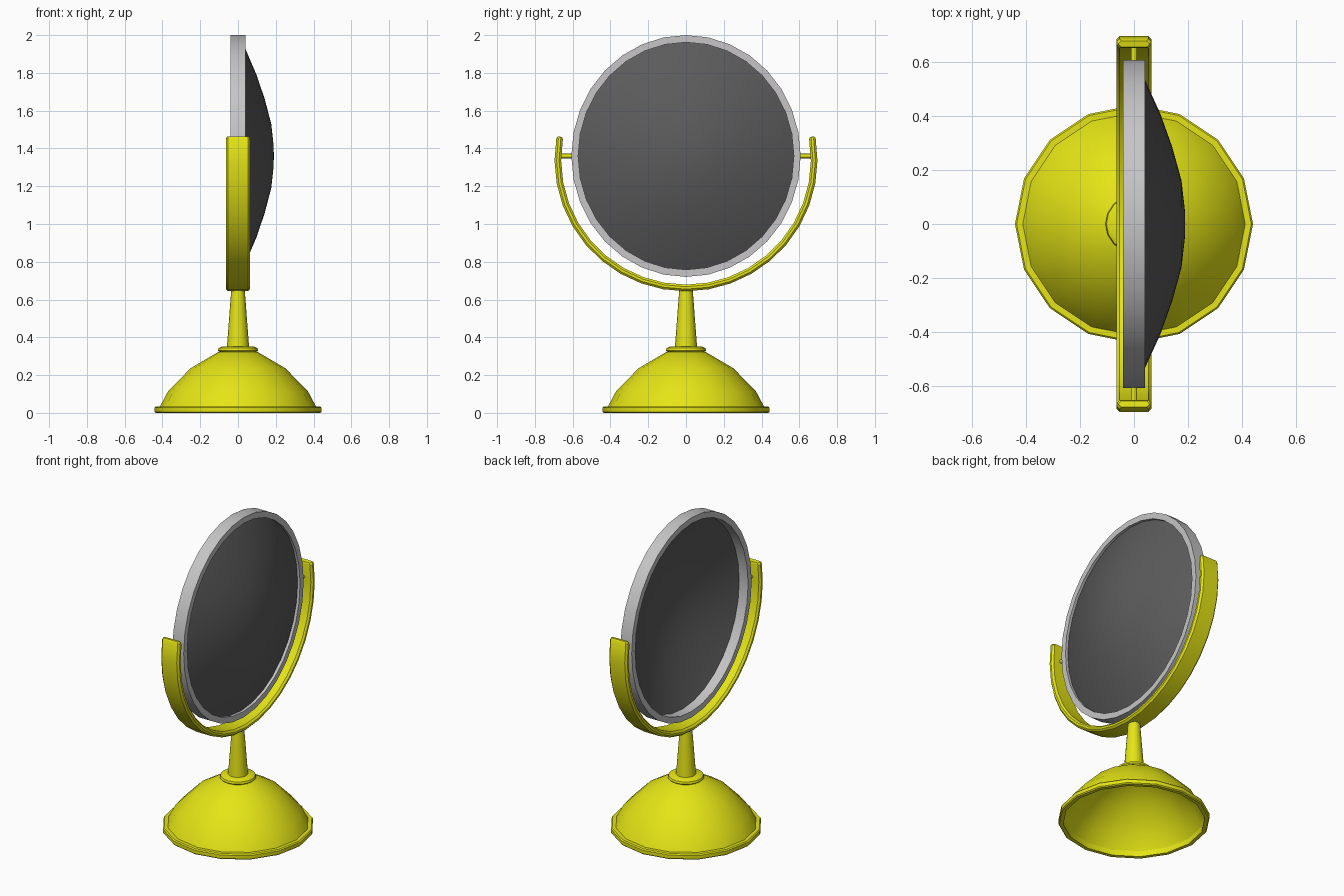
import bpy, bmesh, math
from mathutils import Matrix, Vector

if "Cube" in bpy.data.objects:
    bpy.data.objects.remove(bpy.data.objects["Cube"])


def material(name, rgb):
    m = bpy.data.materials.new(name)
    m.diffuse_color = (*rgb, 1)
    m.use_nodes = True
    m.node_tree.nodes["Principled BSDF"].inputs["Base Color"].default_value = m.diffuse_color
    return m


YELLOW = material("yellow", (0.78, 0.78, 0.008))
SILVER = material("silver", (0.57, 0.56, 0.57))
DARK = material("dark_glass", (0.105, 0.105, 0.105))


def finish(bm, name, mat, angle=35):
    bmesh.ops.remove_doubles(bm, verts=bm.verts, dist=1e-5)
    bmesh.ops.recalc_face_normals(bm, faces=bm.faces)
    me = bpy.data.meshes.new(name)
    bm.to_mesh(me)
    bm.free()
    me.materials.append(mat)
    ob = bpy.data.objects.new(name, me)
    bpy.context.collection.objects.link(ob)
    bpy.ops.object.select_all(action='DESELECT')
    ob.select_set(True)
    bpy.context.view_layer.objects.active = ob
    bpy.ops.object.shade_smooth_by_angle(angle=math.radians(angle))
    return ob


def lathe(name, mat, profile, n, closed=False, matrix=Matrix(), angle=35):
    """Spin (radius, height) points around z, then apply matrix."""
    bm = bmesh.new()
    rings = []
    for r, h in profile:
        if r == 0:
            rings.append([bm.verts.new((0, 0, h))] * n)
        else:
            rings.append([bm.verts.new((r * math.cos(2 * math.pi * i / n),
                                        r * math.sin(2 * math.pi * i / n), h))
                          for i in range(n)])
    pairs = list(zip(rings, rings[1:]))
    if closed:
        pairs.append((rings[-1], rings[0]))
    for a, b in pairs:
        for i in range(n):
            j = (i + 1) % n
            quad = list(dict.fromkeys((a[i], a[j], b[j], b[i])))
            bm.faces.new(quad)
    bmesh.ops.transform(bm, matrix=matrix, verts=bm.verts)
    return finish(bm, name, mat, angle)


# Hollow domed base with a rim, open underneath
lathe("base_rim", YELLOW, [(0.412, 0), (0.435, 0), (0.441, 0.006), (0.441, 0.028),
                           (0.435, 0.035), (0.412, 0.035)], 16, closed=True)
lathe("base_dome", YELLOW, [(0.415, 0.03), (0.37, 0.115), (0.25, 0.237),
                            (0.105, 0.322), (0, 0.335)], 16)

# Collar and tapered stem
lathe("collar", YELLOW, [(0, 0.315), (0.09, 0.315), (0.106, 0.33), (0.102, 0.343),
                         (0.085, 0.352), (0, 0.352)], 16)
lathe("stem", YELLOW, [(0, 0.345), (0.059, 0.345), (0.035, 0.66), (0, 0.66)], 16)

# Curved yoke: chamfered strip swept along an arc around the mirror
YZ = 1.34
R0, R1, W, C = 0.661, 0.696, 0.064, 0.011


def yoke_section(bm, a, inset):
    r0, r1, w = R0 + inset, R1 - inset, W - inset
    pts = [(r0, -w + C), (r0, w - C), (r0 + C, w), (r1 - C, w),
           (r1, w - C), (r1, -w + C), (r1 - C, -w), (r0 + C, -w)]
    return [bm.verts.new((x, r * math.cos(a), YZ + r * math.sin(a))) for r, x in pts]


bm = bmesh.new()
start, end, steps = math.radians(-189.5), math.radians(9.5), 20
tip = math.radians(0.9)
angles = [start + (end - start) * i / steps for i in range(steps + 1)]
sections = [yoke_section(bm, start - tip, 0.006)]
sections += [yoke_section(bm, a, 0) for a in angles]
sections.append(yoke_section(bm, end + tip, 0.006))
for s, t in zip(sections, sections[1:]):
    for i in range(8):
        j = (i + 1) % 8
        bm.faces.new((s[i], s[j], t[j], t[i]))
bm.faces.new(sections[0])
bm.faces.new(sections[-1])
finish(bm, "yoke", YELLOW)

# Pivot pins on both sides
MZ = 1.36
for side, label in ((1, "right"), (-1, "left")):
    pin = Matrix.Translation((0, 0, MZ)) @ Matrix.Rotation(-side * math.pi / 2, 4, 'X')
    lathe("pivot_pin_" + label, YELLOW,
          [(0, 0.595), (0.012, 0.595), (0.012, 0.67), (0, 0.67)], 12, matrix=pin)

# Mirror: slightly oval, its axis turned to point along +x
face = (Matrix.Translation((0, 0, MZ)) @ Matrix.Diagonal((1, 0.607 / 0.64, 1, 1))
        @ Matrix.Rotation(math.pi / 2, 4, 'Y'))
lathe("mirror_frame", SILVER, [(0.64, -0.04), (0.64, 0.04), (0.602, 0.04), (0.602, -0.04)],
      32, closed=True, matrix=face)
lathe("mirror_glass", DARK, [(0.603, 0.022), (0.565, 0.04), (0.43, 0.098), (0.30, 0.142),
                             (0.17, 0.176), (0.06, 0.188), (0, 0.19)], 32, matrix=face)
